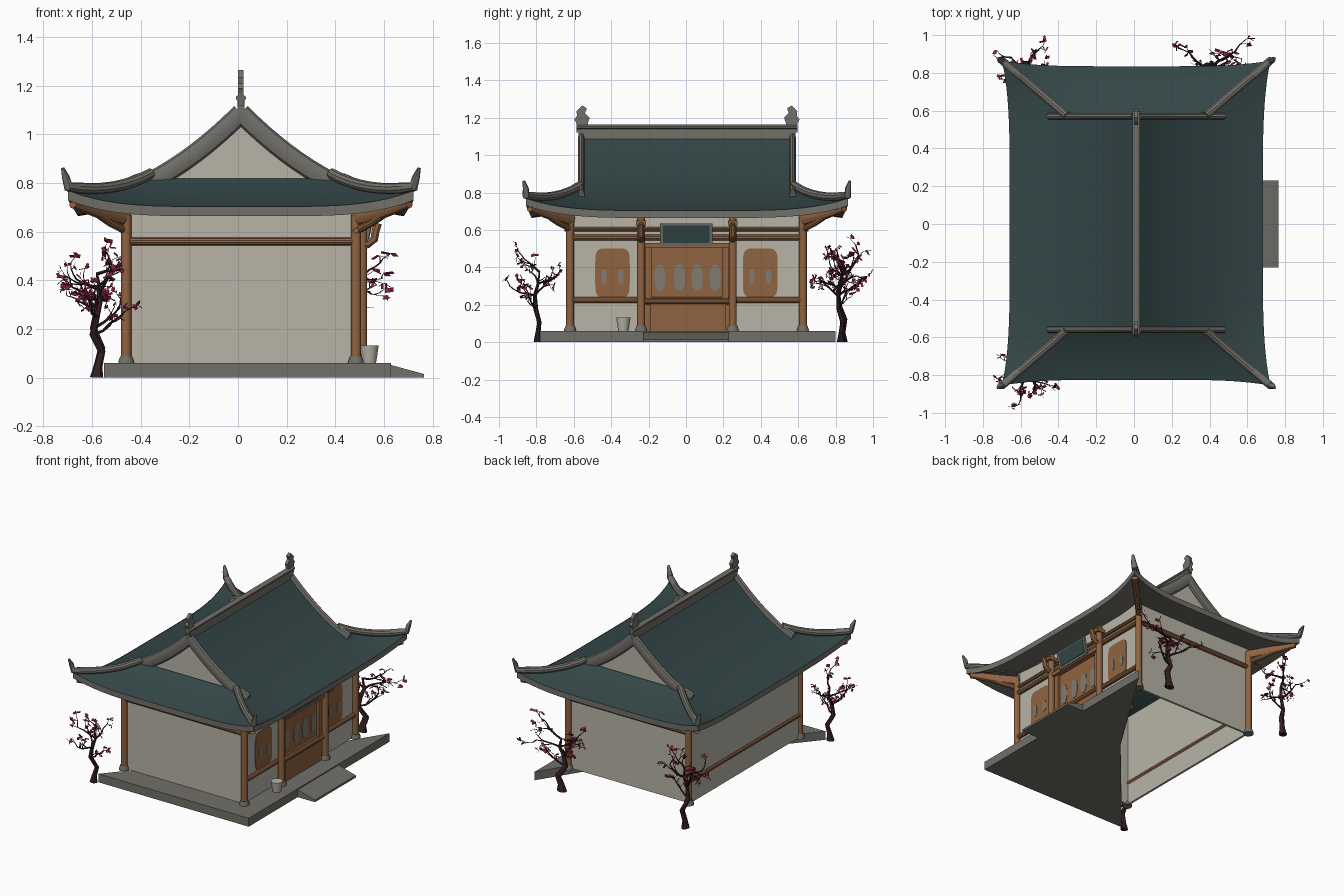
import bpy, math, random
from mathutils import Vector

if "Cube" in bpy.data.objects:
    bpy.data.objects.remove(bpy.data.objects["Cube"])

random.seed(4)
CX, CY = 0.012, 0.005          # centre of the roof


def mat(name, rgb):
    m = bpy.data.materials.new(name)
    m.diffuse_color = (*rgb, 1)
    m.use_nodes = True
    m.node_tree.nodes["Principled BSDF"].inputs["Base Color"].default_value = m.diffuse_color
    return m


TEAL = mat("teal_tile", (0.034, 0.062, 0.064))
GREY = mat("grey_stone", (0.165, 0.16, 0.14))
WALL = mat("pale_plaster", (0.48, 0.455, 0.39))
WOOD = mat("brown_wood", (0.28, 0.125, 0.053))
PANE = mat("grey_paper", (0.22, 0.20, 0.17))
BARK = mat("dark_bark", (0.035, 0.014, 0.016))
LEAF = mat("crimson_leaf", (0.23, 0.014, 0.045))


def mesh(name, verts, faces, *mats):
    me = bpy.data.meshes.new(name)
    me.from_pydata([tuple(v) for v in verts], [], faces)
    for m in mats:
        me.materials.append(m)
    ob = bpy.data.objects.new(name, me)
    bpy.context.collection.objects.link(ob)
    return ob


def box(name, x0, x1, y0, y1, z0, z1, m):
    v = [(x, y, z) for x in (x0, x1) for y in (y0, y1) for z in (z0, z1)]
    f = [(0, 1, 3, 2), (4, 6, 7, 5), (0, 4, 5, 1), (2, 3, 7, 6), (0, 2, 6, 4), (1, 5, 7, 3)]
    return mesh(name, v, f, m)


def prism(name, pts, offset, m):
    """Flat outline extruded by an offset vector."""
    n, o = len(pts), Vector(offset)
    v = [Vector(p) for p in pts] + [Vector(p) + o for p in pts]
    f = [tuple(range(n))[::-1], tuple(range(n, 2 * n))]
    f += [(i, (i + 1) % n, n + (i + 1) % n, n + i) for i in range(n)]
    return mesh(name, v, f, m)


def tube(pts, rw, rh=None, n=8, ref=(0, 0, 1), base=0):
    """Verts and faces of a tube with an elliptical section and optional taper."""
    pts = [Vector(p) for p in pts]
    k = len(pts)
    rw = rw if isinstance(rw, (list, tuple)) else [rw] * k
    rh = rw if rh is None else rh if isinstance(rh, (list, tuple)) else [rh] * k
    v = []
    for i, p in enumerate(pts):
        t = (pts[min(i + 1, k - 1)] - pts[max(i - 1, 0)]).normalized()
        side = t.cross(Vector(ref)).normalized()
        up = side.cross(t)
        for j in range(n):
            a = math.tau * (j + 0.5) / n
            v.append(p + side * rw[i] * math.cos(a) + up * rh[i] * math.sin(a))
    f = [tuple(base + q for q in (i * n + j, i * n + (j + 1) % n, (i + 1) * n + (j + 1) % n, (i + 1) * n + j))
         for i in range(k - 1) for j in range(n)]
    f += [tuple(base + j for j in range(n))[::-1], tuple(base + (k - 1) * n + j for j in range(n))]
    return v, f


def sweep(name, pts, m, rw, rh=None, n=10, ref=(0, 0, 1)):
    return mesh(name, *tube(pts, rw, rh, n, ref), m)


# ---- platform (cut away diagonally at the back) and front ramp
prism("platform", [(0.63, 0.80, 0), (0.15, 0.04, 0), (-0.55, -0.78, 0), (0.63, -0.78, 0)], (0, 0, 0.06), GREY)
prism("ramp", [(0.62, -0.23, 0), (0.765, -0.23, 0), (0.765, -0.23, 0.015), (0.63, -0.23, 0.052), (0.62, -0.23, 0.052)],
      (0, 0.46, 0), GREY)

# ---- walls
box("front_wall", -0.46, 0.48, -0.615, -0.60, 0.06, 0.72, WALL)
box("back_wall", -0.46, 0.48, 0.605, 0.62, 0.06, 0.72, WALL)
box("left_wall", -0.465, -0.45, -0.61, 0.615, 0.06, 0.72, WALL)
box("right_wall", 0.46, 0.475, -0.61, 0.615, 0.06, 0.72, WALL)

# ---- columns with stone bases
for x, y in [(-0.46, -0.62), (-0.46, 0.625), (0.485, -0.62), (0.485, 0.625), (0.51, -0.24), (0.51, 0.25)]:
    sweep("column", [(x, y, 0.07), (x, y, 0.67)], WOOD, 0.022, n=12, ref=(0, 1, 0))
    sweep("column_base", [(x, y, 0.055), (x, y, 0.07), (x, y, 0.088)], GREY, [0.034, 0.032, 0.025], n=12, ref=(0, 1, 0))

# ---- beams
for y in (-0.62, 0.625):
    sweep("end_beam", [(-0.46, y, 0.56), (0.485, y, 0.56)], WOOD, 0.016)
for x, z in [(-0.46, 0.22), (0.485, 0.56), (0.485, 0.225)]:
    sweep("side_beam", [(x, -0.62, z), (x, 0.625, z)], WOOD, 0.016)
sweep("upper_side_beam", [(0.485, -0.65, 0.605), (0.485, 0.655, 0.605)], WOOD, 0.012)

# ---- doors with oval panes
box("door_panel", 0.47, 0.482, -0.22, 0.23, 0.06, 0.53, WOOD)
box("door_base", 0.475, 0.505, -0.19, 0.215, 0.06, 0.205, WOOD)
box("door_lintel", 0.475, 0.52, -0.22, 0.23, 0.505, 0.53, WOOD)
sweep("door_rail", [(0.505, -0.24, 0.22), (0.505, 0.25, 0.22)], WOOD, 0.015)
for y in (-0.2, 0.21):
    box("door_post", 0.475, 0.5, y - 0.017, y + 0.017, 0.2, 0.51, WOOD)


def oval(name, y, z, ry, rz, x, m, power=1.0):
    pts = []
    for i in range(24):
        c, s = math.cos(math.tau * i / 24), math.sin(math.tau * i / 24)
        pts.append((x, y + ry * math.copysign(abs(c) ** power, c), z + rz * math.copysign(abs(s) ** power, s)))
    return prism(name, pts, (0.005, 0, 0), m)


for y in (-0.14, -0.035, 0.06, 0.155):
    oval("door_pane", y, 0.345, 0.03, 0.072, 0.48, PANE, 0.9)

# ---- rounded windows
for y in (-0.393, 0.397):
    oval("window_panel", y, 0.37, 0.093, 0.132, 0.474, WOOD, 0.35)
    for d in (-0.045, 0.045):
        oval("window_pane", y + d, 0.35, 0.014, 0.04, 0.477, PANE, 0.6)

# ---- curled brackets on the middle columns
for y in (-0.24, 0.25):
    box("bracket_block", 0.48, 0.545, y - 0.026, y + 0.026, 0.625, 0.65, WOOD)
    sweep("bracket_curl", [(0.5, y, 0.555), (0.535, y, 0.55), (0.56, y, 0.57), (0.565, y, 0.6), (0.575, y, 0.635)],
          WOOD, 0.018, [0.02, 0.018, 0.018, 0.018, 0.012], n=8, ref=(0, 1, 0))

# ---- tilted sign board
prism("sign_frame", [(0.51, -0.138, 0.515), (0.525, -0.138, 0.515), (0.55, -0.138, 0.635), (0.535, -0.138, 0.635)],
      (0, 0.28, 0), GREY)
prism("sign_face", [(0.524, -0.122, 0.53), (0.531, -0.122, 0.53), (0.551, -0.122, 0.625), (0.544, -0.122, 0.625)],
      (0, 0.248, 0), TEAL)

# ---- pot by the door
sweep("pot", [(0.54, -0.335, z) for z in (0.06, 0.09, 0.132, 0.132, 0.08)], WALL,
      [0.028, 0.033, 0.039, 0.033, 0.026], n=16, ref=(0, 1, 0))


# ---- hip-and-gable roof surface
def upper(d):
    return 1.10 - d + 0.656 * d * d


def lower(t, s, sign, end):
    """Point on the lower roof: t from gable to eave, s along the row."""
    f = t * t * abs(s) ** 5
    a, b = 0.37 + 0.30 * t, 0.57 + 0.26 * t
    x, y = (s * a, sign * b) if end else (sign * a, s * b)
    return Vector((CX + x + math.copysign(0.04 * f, x), CY + y + math.copysign(0.03 * f, y),
                   0.82 - 0.17 * t + 0.05 * t * t + 0.065 * f))


def patch(name, rows):
    n = len(rows[0])
    f = [(i * n + j, i * n + j + 1, (i + 1) * n + j + 1, (i + 1) * n + j) for i in range(len(rows) - 1) for j in range(n - 1)]
    return mesh(name, [p for r in rows for p in r], f, TEAL)


S = [i / 16 - 1 for i in range(33)]
T = [i / 8 for i in range(9)]
for sg in (-1, 1):
    top = [[Vector((CX + sg * 0.037 * i, CY + s * 0.57, upper(0.037 * i))) for s in S] for i in range(10)]
    patch("main_slope", top + [[lower(t, s, sg, False) for s in S] for t in T])
    patch("end_skirt", [[lower(t, s, sg, True) for s in S] for t in T])

# ---- eave edge and soffit
rim = [lower(1, s, 1, False) for s in S[:-1]] + [lower(1, -s, 1, True) for s in S[:-1]]
rim += [lower(1, -s, -1, False) for s in S[:-1]] + [lower(1, s, -1, True) for s in S[:-1]]
rings = [[p + Vector((0, 0, 0.004)) for p in rim],
         [p - Vector((0, 0, 0.036)) for p in rim],
         [Vector((p.x * 0.69, p.y * 0.715, 0.70)) for p in rim]]
N = len(rim)
mesh("eave_and_soffit", sum(rings, []),
     [(r * N + i, r * N + (i + 1) % N, (r + 1) * N + (i + 1) % N, (r + 1) * N + i) for r in range(2) for i in range(N)], GREY)

# ---- gables, ridges, hip ridges, corner beams
D = [0.046 * i for i in range(-10, 11)]
for sg in (-1, 1):
    y = CY + sg * 0.55
    prism("gable_wall", [(CX - 0.36, y, 0.80)] + [(CX + d, y, upper(abs(d)) - 0.01) for d in D[2:-2]] +
          [(CX + 0.36, y, 0.80)], (0, sg * 0.008, 0), WALL)
    for sx in (-1, 1):
        sweep("gable_ridge", [(CX + sx * d, CY + sg * 0.565, upper(d) - 0.012 + 0.015 * (d > 0.4)) for d in D[10:]],
              GREY, 0.018, 0.04)
        hip = [lower(t, sg, sx, False) + Vector((0, 0, 0.02)) for t in T]
        hip += [Vector((CX + sx * 0.72, CY + sg * 0.862, 0.825)), Vector((CX + sx * 0.733, CY + sg * 0.872, 0.862))]
        sweep("hip_ridge", hip, GREY, [0.023] * 8 + [0.021, 0.016, 0.007])
        bx, by = (0.48 if sx > 0 else -0.455), CY + sg * 0.615
        cx, cy = CX + sx * 0.69, CY + sg * 0.84
        sweep("corner_beam", [(bx, by, 0.655), ((bx + cx) / 2, (by + cy) / 2, 0.682), (cx, cy, 0.718)],
              WOOD, 0.022, [0.035, 0.03, 0.022])
        sweep("corner_brace", [(bx, by, 0.60), (bx * 0.7 + cx * 0.3, by * 0.7 + cy * 0.3, 0.635),
                               ((bx + cx) / 2, (by + cy) / 2, 0.665)], WOOD, 0.016)
    # ridge end ornament, a curled fin
    fin = [(0, 1.12), (0, 1.17), (0.012, 1.19), (-0.002, 1.21), (0.0, 1.235), (-0.03, 1.265), (-0.055, 1.25),
           (-0.045, 1.225), (-0.07, 1.2), (-0.06, 1.17), (-0.06, 1.12)]
    prism("ridge_ornament", [(CX - 0.012, CY + sg * (0.59 + a), z) for a, z in fin], (0.022, 0, 0), GREY)
box("ridge", CX - 0.014, CX + 0.014, CY - 0.58, CY + 0.58, 1.08, 1.145, GREY)
sweep("ridge_cap", [(CX, CY - 0.59, 1.15), (CX, CY + 0.59, 1.15)], GREY, 0.022, 0.014)


# ---- blossom trees
def tree(bx, by, x0, x1, y0, y1, height):
    V, F, M = [], [], []

    def add(pts, radii, n):
        v, f = tube(pts, radii, n=n, ref=(0.31, 0.95, 0.05), base=len(V))
        V.extend(v); F.extend(f); M.extend([0] * len(f))

    def rnd(k):
        return Vector([random.uniform(-k, k) for _ in range(3)])

    def leaf(p):
        for _ in range(3):
            d, w, b = rnd(1).normalized() * 0.03, rnd(0.013), len(V)
            V.extend([p, p + d * 0.5 + w, p + d, p + d * 0.5 - w])
            F.append((b, b + 1, b + 2, b + 3)); M.append(1)

    def grow(p, d, length, r, depth):
        pts = [p]
        for _ in range(3):
            d = (d + rnd(0.35) + Vector((0, 0, 0.08))).normalized()
            pts.append(pts[-1] + d * length / 3)
        add(pts, [r, r * 0.8, r * 0.65, r * 0.4], 6)
        if depth == 0:
            leaf(pts[-1])
            return
        for q in pts[1:] if depth > 1 else pts[2:]:
            grow(q, (d + rnd(0.9)).normalized(), length * 0.5, r * 0.5, depth - 1)

    trunk = [Vector(p) for p in [(0, 0, 0), (0.005, 0, 0.05), (0.02, 0.01, 0.12), (-0.015, -0.015, 0.2),
                                 (0, -0.02, 0.28), (0.015, 0, 0.35), (0, 0.01, 0.42)]]
    add(trunk, [0.028, 0.018, 0.016, 0.015, 0.012, 0.009, 0.005], 9)
    for i in range(6):
        a = i * 2.4 + random.uniform(-0.3, 0.3)
        grow(trunk[3 + (i + 1) // 2], Vector((math.cos(a), math.sin(a), 0.45)).normalized(), 0.14, 0.008, 2)
    # fit the crown to its measured spread about the trunk
    top = max(v.z for v in V)
    lo = [-min(v[k] for v in V) for k in (0, 1)]
    hi = [max(v[k] for v in V) for k in (0, 1)]
    for i, v in enumerate(V):
        x = v.x / hi[0] * (x1 - bx) if v.x > 0 else v.x / lo[0] * (bx - x0)
        y = v.y / hi[1] * (y1 - by) if v.y > 0 else v.y / lo[1] * (by - y0)
        V[i] = Vector((bx + x, by + y, max(0, v.z / top * height)))
    ob = mesh("blossom_tree", V, F, BARK, LEAF)
    for p, m in zip(ob.data.polygons, M):
        p.material_index = m


tree(-0.58, -0.79, -0.75, -0.39, -0.985, -0.66, 0.54)
tree(-0.58, 0.83, -0.75, -0.38, 0.66, 1.0, 0.58)
tree(0.39, 0.83, 0.20, 0.66, 0.66, 1.0, 0.52)

bpy.ops.object.select_all(action='SELECT')
bpy.context.view_layer.objects.active = bpy.context.selected_objects[0]
bpy.ops.object.shade_smooth_by_angle(angle=math.radians(35))
